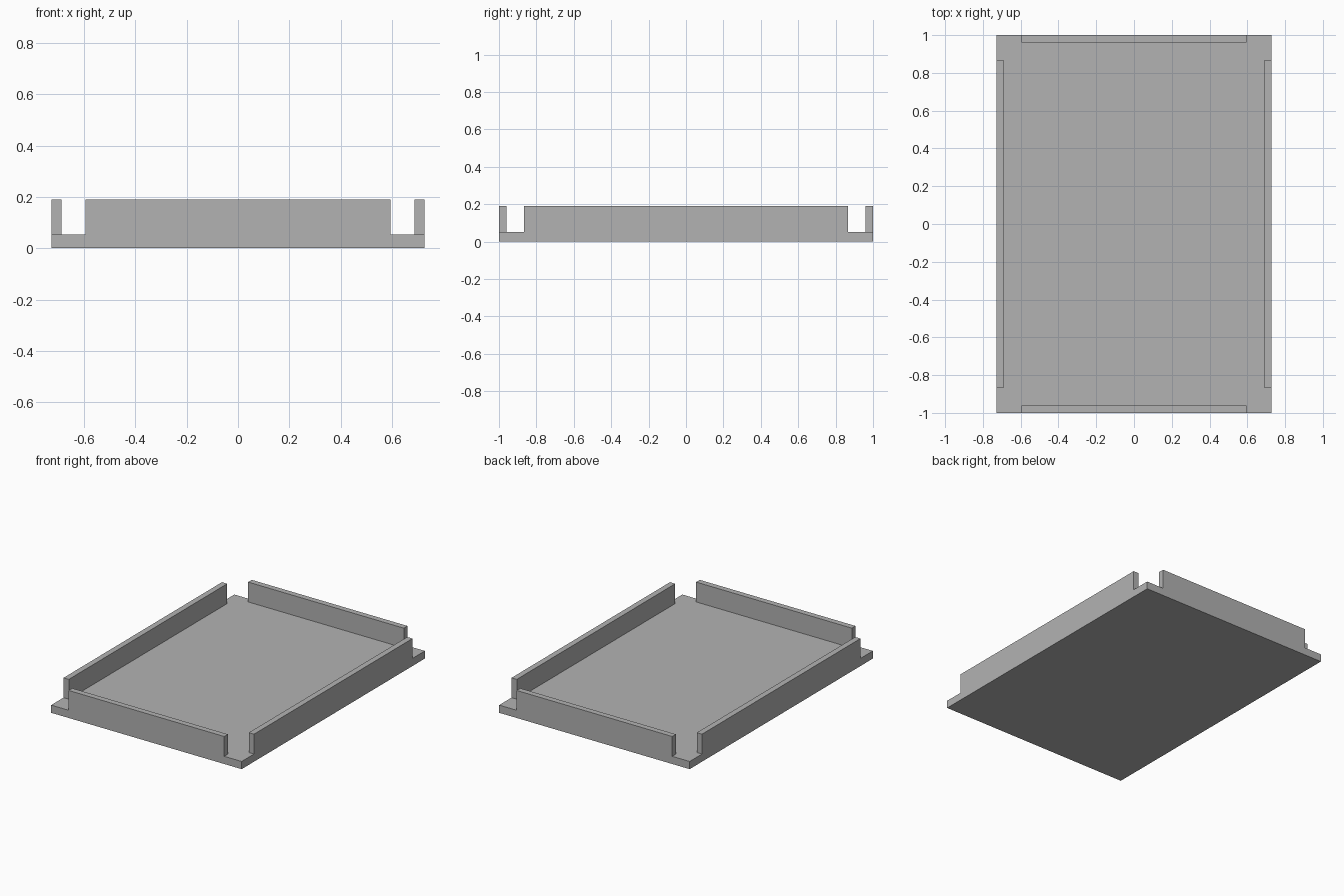
import bpy
import bmesh
from mathutils import Matrix, Vector

HALF_X, HALF_Y = 0.728, 1.0       # tray footprint
BASE, TOP = 0.053, 0.19           # floor height, wall height
WALL = 0.04                       # wall thickness
END_HALF, SIDE_HALF = 0.595, 0.865  # half lengths of the end and side walls

cube = bpy.data.objects.get("Cube")
if cube:
    bpy.data.objects.remove(cube, do_unlink=True)

grey = bpy.data.materials.new("plain_grey")
grey.use_nodes = True
colour = (0.448, 0.448, 0.448, 1)
grey.diffuse_color = colour
grey.node_tree.nodes["Principled BSDF"].inputs["Base Color"].default_value = colour


def cut(bm, axis, offset):
    """Slice the mesh on both sides of the centre along one axis."""
    for sign in (-1, 1):
        normal = Vector((0, 0, 0))
        normal[axis] = 1
        bmesh.ops.bisect_plane(bm, geom=bm.verts[:] + bm.edges[:] + bm.faces[:],
                               plane_co=normal * offset * sign, plane_no=normal)


def is_wall(face):
    c = face.calc_center_median()
    if face.normal.z < 0.9:
        return False
    end = abs(c.y) > HALF_Y - WALL and abs(c.x) < END_HALF
    side = abs(c.x) > HALF_X - WALL and abs(c.y) < SIDE_HALF
    return end or side


# Base slab
bm = bmesh.new()
bmesh.ops.create_cube(bm, size=1, matrix=Matrix.Translation((0, 0, BASE / 2))
                      @ Matrix.Diagonal((2 * HALF_X, 2 * HALF_Y, BASE, 1)))

# Wall outlines cut into the slab, leaving the corners open
for axis, offset in ((0, HALF_X - WALL), (0, END_HALF),
                     (1, HALF_Y - WALL), (1, SIDE_HALF)):
    cut(bm, axis, offset)
bm.normal_update()

# Four walls raised from the rim
rim = [f for f in bm.faces if is_wall(f)]
raised = bmesh.ops.extrude_face_region(bm, geom=rim)["geom"]
for v in raised:
    if isinstance(v, bmesh.types.BMVert):
        v.co.z = TOP
bmesh.ops.delete(bm, geom=[f for f in rim if f.is_valid], context='FACES_ONLY')

# Merge the flat areas back into single faces
bmesh.ops.dissolve_limit(bm, angle_limit=0.01, verts=bm.verts[:], edges=bm.edges[:])
bmesh.ops.recalc_face_normals(bm, faces=bm.faces[:])

mesh = bpy.data.meshes.new("tray")
bm.to_mesh(mesh)
bm.free()
mesh.materials.append(grey)
bpy.context.collection.objects.link(bpy.data.objects.new("tray", mesh))
